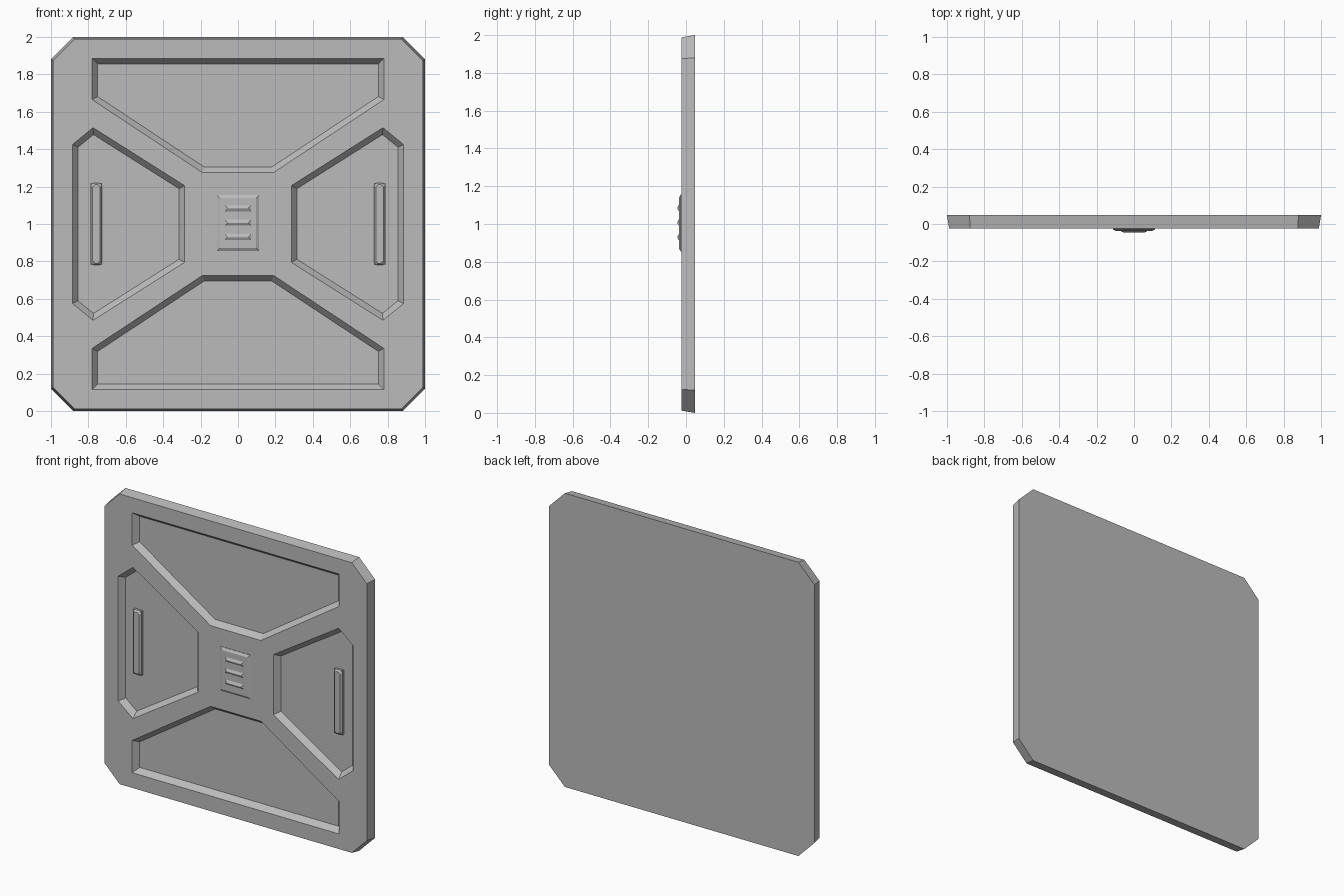
import bpy, bmesh
from mathutils import Vector

if "Cube" in bpy.data.objects:
    bpy.data.objects.remove(bpy.data.objects["Cube"])

grey = bpy.data.materials.new("panel grey")
grey.use_nodes = True
grey.diffuse_color = (0.5, 0.5, 0.5, 1)
grey.node_tree.nodes["Principled BSDF"].inputs["Base Color"].default_value = (0.5, 0.5, 0.5, 1)

FRONT, BACK, DEPTH, SLOPE = -0.025, 0.047, 0.038, 0.03


def inset(poly, d):
    """Move every edge of a counter-clockwise outline inwards by d."""
    out = []
    for i, p in enumerate(poly):
        p = Vector(p)
        a = (p - Vector(poly[i - 1])).normalized()
        b = (Vector(poly[(i + 1) % len(poly)]) - p).normalized()
        na, nb = Vector((-a.y, a.x)), Vector((-b.y, b.x))
        out.append(p + (na + nb) * d / (1 + na.dot(nb)))
    return out


def loft(name, rings):
    """Solid through a list of (outline, y) rings."""
    bm = bmesh.new()
    loops = [[bm.verts.new((p[0], y, p[1])) for p in poly] for poly, y in rings]
    n = len(loops[0])
    for lo, hi in zip(loops, loops[1:]):
        for i in range(n):
            j = (i + 1) % n
            bm.faces.new((lo[i], lo[j], hi[j], hi[i]))
    bm.faces.new(loops[0])
    bm.faces.new(loops[-1])
    bmesh.ops.recalc_face_normals(bm, faces=bm.faces)
    mesh = bpy.data.meshes.new(name)
    bm.to_mesh(mesh)
    bm.free()
    mesh.materials.append(grey)
    obj = bpy.data.objects.new(name, mesh)
    bpy.context.collection.objects.link(obj)
    return obj


def rect(x, z, w, h, c=0.0):
    """Rectangle outline, with chamfered corners when c is given."""
    w, h = w / 2, h / 2
    if not c:
        return [(x - w, z - h), (x + w, z - h), (x + w, z + h), (x - w, z + h)]
    return [(x - w + c, z - h), (x + w - c, z - h), (x + w, z - h + c), (x + w, z + h - c),
            (x + w - c, z + h), (x - w + c, z + h), (x - w, z + h - c), (x - w, z - h + c)]


# Main slab, slightly narrower at the front
outline = rect(0, 1, 2, 2, 0.12)
slab = loft("panel_slab", [(outline, BACK), (inset(outline, 0.012), FRONT)])

# Four recesses with sloping walls
lower = [(-0.78, 0.115), (0.78, 0.115), (0.78, 0.335), (0.19, 0.725), (-0.19, 0.725), (-0.78, 0.335)]
side = [(0.285, 0.795), (0.775, 0.485), (0.885, 0.575), (0.885, 1.425), (0.775, 1.515), (0.285, 1.205)]
upper = [(x, 2 - z) for x, z in reversed(lower)]
other = [(-x, z) for x, z in reversed(side)]
for poly in (lower, upper, side, other):
    over = 0.01
    cutter = loft("recess_cutter", [(inset(poly, -SLOPE * over / DEPTH), FRONT - over),
                                    (inset(poly, SLOPE), FRONT + DEPTH)])
    cutter.hide_render = True
    mod = slab.modifiers.new("recess", "BOOLEAN")
    mod.operation, mod.solver, mod.object = "DIFFERENCE", "EXACT", cutter
    bpy.context.view_layer.objects.active = slab
    bpy.ops.object.modifier_apply(modifier=mod.name)
    bpy.data.objects.remove(cutter)

# Grip bars on the floors of the side recesses
floor = FRONT + DEPTH
for label, sign in (("left", 1), ("right", -1)):
    bar = rect(sign * 0.757, 1, 0.062, 0.44)
    top = rect(sign * 0.757, 1, 0.04, 0.42, 0.012)
    loft(label + "_grip_base", [(bar, floor + 0.005), (bar, floor - 0.015)])
    loft(label + "_grip_top", [(rect(sign * 0.757, 1, 0.062, 0.44, 0.012), floor - 0.014), (top, floor - 0.027)])

# Central plate with bevelled rim
plate = rect(0, 1.005, 0.226, 0.3)
loft("centre_plate", [(plate, FRONT + 0.005), (plate, FRONT - 0.003), (inset(plate, 0.016), FRONT - 0.013)])

# Three ridges on the plate
for i in range(3):
    z = 0.93 + 0.077 * i
    ridge = rect(0, z, 0.144, 0.036)
    loft("ridge_%d" % (i + 1), [(ridge, FRONT - 0.012), (inset(ridge, 0.016), FRONT - 0.021)])
